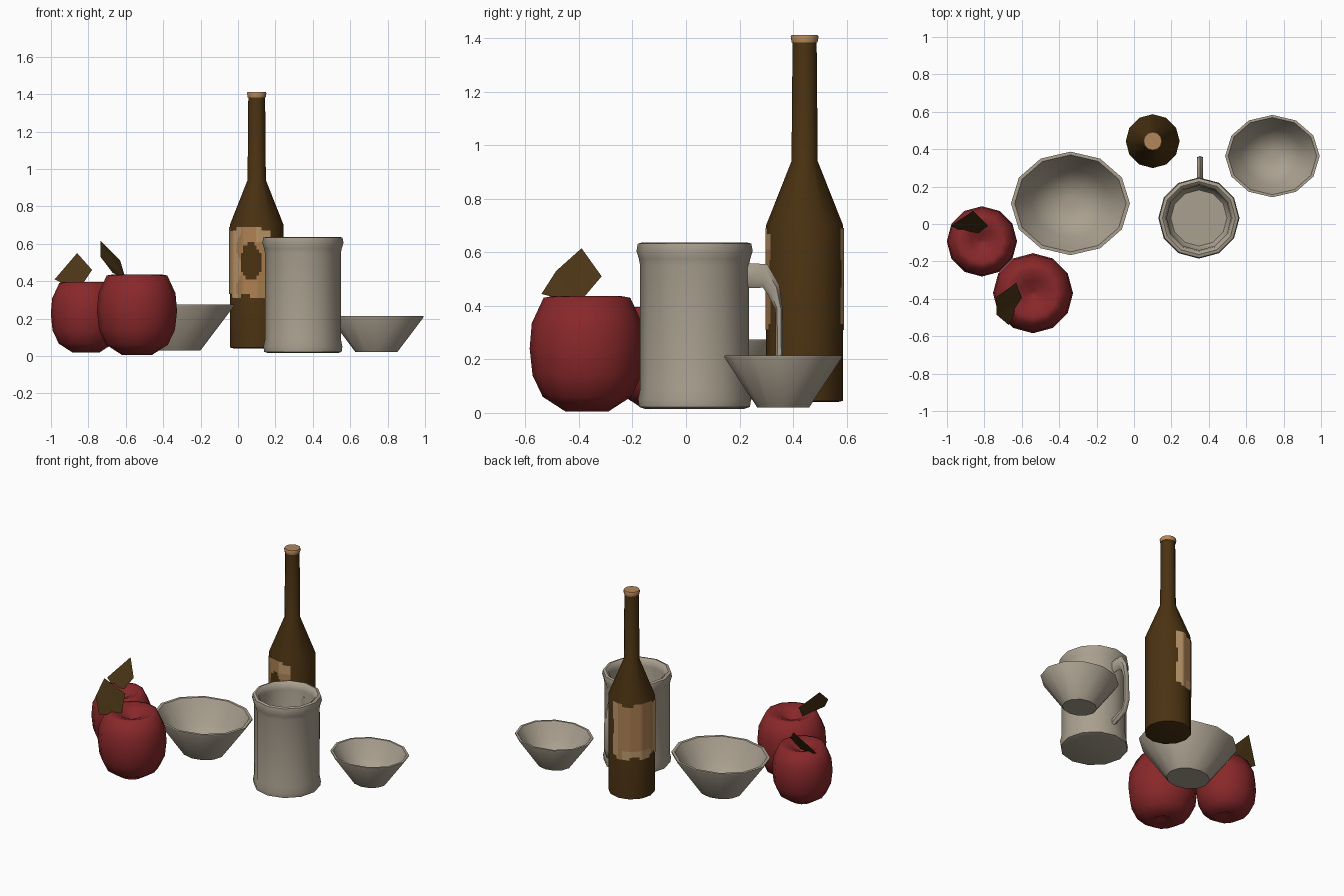
import bpy, bmesh, math
from mathutils import Vector

if "Cube" in bpy.data.objects:
    bpy.data.objects.remove(bpy.data.objects["Cube"])


def material(name, rgb):
    m = bpy.data.materials.new(name)
    m.use_nodes = True
    m.diffuse_color = (*rgb, 1)
    m.node_tree.nodes["Principled BSDF"].inputs["Base Color"].default_value = (*rgb, 1)
    return m


clay = material("pale clay", (0.40, 0.35, 0.275))
red = material("apple red", (0.25, 0.021, 0.023))
glass = material("brown glass", (0.07, 0.032, 0.006))
leaf_mat = material("dry leaf", (0.07, 0.036, 0.008))
tan = material("tan paper", (0.42, 0.22, 0.085))
light = material("light paper", (0.52, 0.32, 0.15))
cork_mat = material("cork", (0.45, 0.24, 0.10))


def finish(name, bm, mats, angle=50):
    mesh = bpy.data.meshes.new(name)
    bm.to_mesh(mesh)
    bm.free()
    for m in mats:
        mesh.materials.append(m)
    ob = bpy.data.objects.new(name, mesh)
    bpy.context.collection.objects.link(ob)
    if angle:
        bpy.ops.object.select_all(action="DESELECT")
        ob.select_set(True)
        bpy.context.view_layer.objects.active = ob
        bpy.ops.object.shade_smooth_by_angle(angle=math.radians(angle))
    return ob


def loft(bm, rings):
    """Skin closed rings of points, capping both ends."""
    rows = [[bm.verts.new(p) for p in ring] for ring in rings]
    n = len(rows[0])
    for a, b in zip(rows, rows[1:]):
        for i in range(n):
            j = (i + 1) % n
            bm.faces.new((a[i], a[j], b[j], b[i]))
    bm.faces.new(rows[0][::-1])
    bm.faces.new(rows[-1])
    bmesh.ops.recalc_face_normals(bm, faces=bm.faces)


def lathe(name, profile, center, mat, size=1, squash=1, z0=0, angle=50, segs=12):
    """Turn a (radius, height) profile into a twelve-sided solid."""
    rings = []
    for r, z in profile:
        rings.append([(center[0] + size * r * math.cos(math.tau * i / segs),
                       center[1] + size * r * squash * math.sin(math.tau * i / segs),
                       z0 + size * z) for i in range(segs)])
    bm = bmesh.new()
    loft(bm, rings)
    return finish(name, bm, [mat], angle)


# Bowls: the same straight-walled dish in two sizes
bowl = [(0.14, 0), (0.318, 0.236), (0.318, 0.245), (0.298, 0.245), (0.285, 0.225),
        (0.21, 0.11), (0.12, 0.028), (0.03, 0.02)]
lathe("large_bowl", bowl, (-0.34, 0.11), clay, 1, 0.87, 0.03)
lathe("small_bowl", bowl, (0.74, 0.363), clay, 0.795, 0.87, 0.02)

# Mug with rolled lip and open inside
MUG = (0.347, 0.032)
mug = [(0.185, 0.015), (0.207, 0.022), (0.211, 0.05), (0.203, 0.09), (0.203, 0.55),
       (0.208, 0.575), (0.217, 0.605), (0.212, 0.632), (0.195, 0.637), (0.178, 0.625),
       (0.172, 0.59), (0.172, 0.08), (0.15, 0.05)]
lathe("mug_body", mug, MUG, clay)

# Mug handle: tapered loop given as (y, z, half thickness, tilt of section)
path = [(0.20, 0.512, 0.047, 90), (0.295, 0.512, 0.045, 80), (0.327, 0.46, 0.028, 40),
        (0.347, 0.39, 0.014, 10), (0.349, 0.22, 0.014, 0), (0.325, 0.16, 0.017, -40),
        (0.20, 0.11, 0.025, -75)]
section = [(-0.017, -0.5), (0, -1), (0.017, -0.5), (0.017, 0.5), (0, 1), (-0.017, 0.5)]
rings = []
for y, z, half, tilt in path:
    t = math.radians(tilt)
    rings.append([(0.353 + sx, y + s * half * math.cos(t), z + s * half * math.sin(t))
                  for sx, s in section])
bm = bmesh.new()
loft(bm, rings)
finish("mug_handle", bm, [clay])

# Apples: dimpled at both ends
apple = [(0.02, 0.035), (0.08, 0.005), (0.165, 0.06), (0.203, 0.14), (0.214, 0.24),
         (0.206, 0.335), (0.162, 0.43), (0.13, 0.436), (0.07, 0.415), (0.01, 0.37)]
lathe("large_apple", apple, (-0.54, -0.37), red, angle=80)
lathe("small_apple", apple, (-0.813, -0.093), red, 0.878, z0=0.013, angle=80)


# Leaves: single flat blades
def leaf(name, points):
    bm = bmesh.new()
    bm.faces.new([bm.verts.new(p) for p in points])
    bmesh.ops.triangulate(bm, faces=bm.faces)
    finish(name, bm, [leaf_mat], 0)


leaf("large_apple_leaf", [(-0.735, -0.39, 0.615), (-0.63, -0.315, 0.51),
                          (-0.60, -0.40, 0.41), (-0.67, -0.54, 0.444),
                          (-0.735, -0.485, 0.53)])
leaf("small_apple_leaf", [(-0.98, -0.01, 0.41), (-0.86, 0.07, 0.55),
                          (-0.78, -0.01, 0.46), (-0.83, -0.047, 0.385),
                          (-0.93, -0.035, 0.385)])

# Bottle and cork
BOTTLE, R = (0.10, 0.443), 0.144
lathe("bottle", [(0.12, 0.04), (R, 0.045), (R, 0.70), (0.049, 0.94), (0.045, 1.385)],
      BOTTLE, glass)
lathe("cork", [(0.048, 1.383), (0.052, 1.405), (0.048, 1.412)], BOTTLE, cork_mat)


# Paper label: thin patch hugging the bottle's flat sides
def label_point(deg, z):
    a = math.radians(deg)
    r = (R + 0.003) * math.cos(math.pi / 12) / math.cos(math.radians(deg % 30 - 15))
    return Vector((BOTTLE[0] + r * math.cos(a), BOTTLE[1] + r * math.sin(a), z))


def label_colour(deg, z):
    if ((deg - 257) / 23) ** 2 + ((z - 0.505) / 0.1) ** 2 < 1:
        return 2
    edge = 190 < deg < 228 + 8 * math.sin(30 * z) or deg < 92
    corner = deg > 272 and z > 0.6
    return 1 if edge or corner or (100 < deg < 180 and z < 0.38) else 0


bm = bmesh.new()
STEP, ROWS, LOW, HIGH = 5, 19, 0.31, 0.69
dz = (HIGH - LOW) / ROWS
for deg in range(70, 300, STEP):
    for k in range(ROWS):
        z = LOW + k * dz
        # Worn paper edges
        if k == 0 and math.sin(deg * 0.11) > 0.3 or k == ROWS - 1 and math.sin(deg * 0.07) > 0.6:
            continue
        if (deg < 75 or deg >= 295) and math.sin(z * 28) > 0.2:
            continue
        f = bm.faces.new([bm.verts.new(label_point(d, h)) for d, h in
                          ((deg, z), (deg + STEP, z), (deg + STEP, z + dz), (deg, z + dz))])
        f.material_index = label_colour(deg + STEP / 2, z + dz / 2)
bmesh.ops.remove_doubles(bm, verts=bm.verts, dist=0.0005)
finish("bottle_label", bm, [tan, light, glass])
